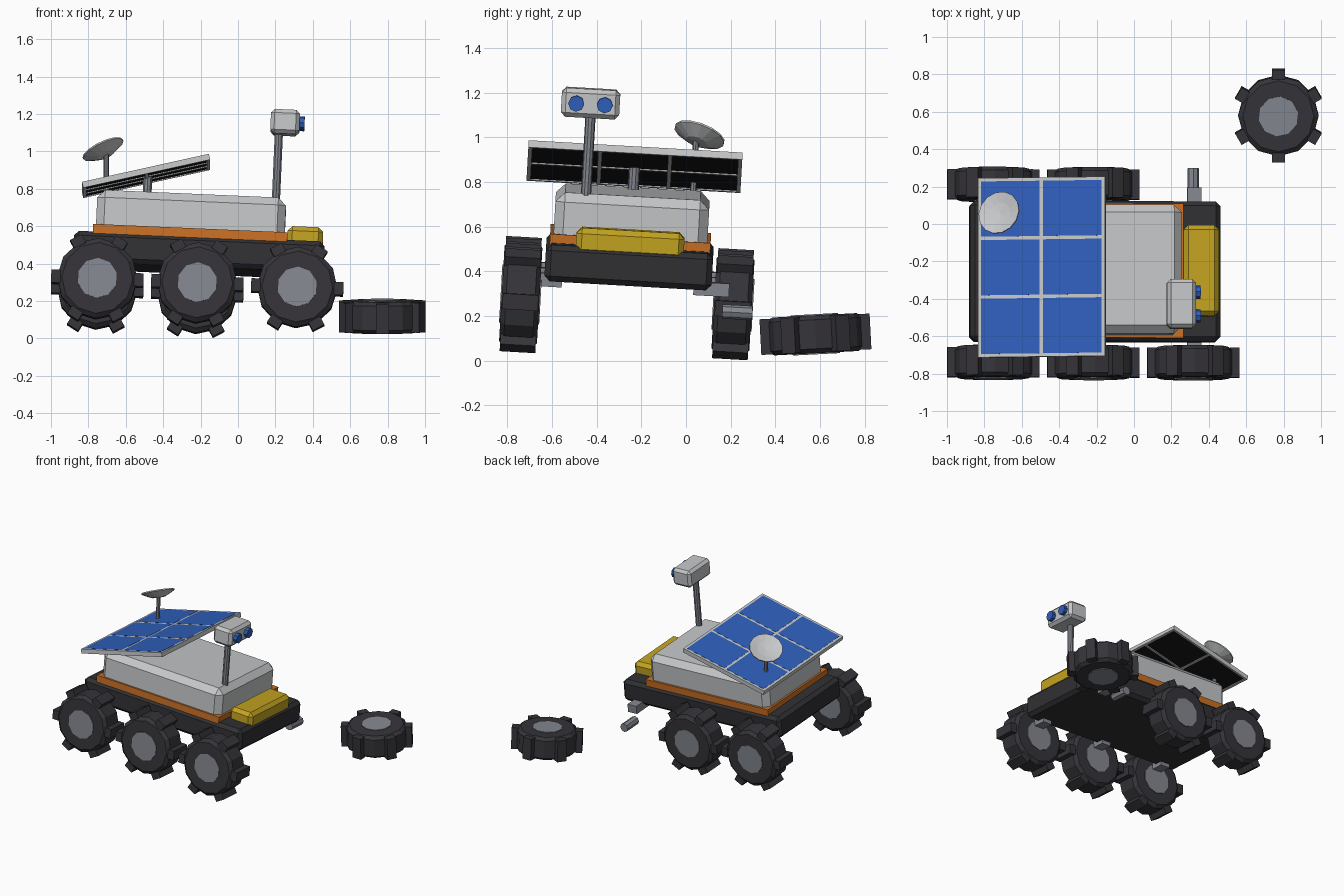
import bpy, bmesh, math
from mathutils import Matrix, Vector

cube = bpy.data.objects.get("Cube")
if cube:
    bpy.data.objects.remove(cube, do_unlink=True)


def material(name, r, g, b):
    m = bpy.data.materials.new(name)
    m.use_nodes = True
    m.diffuse_color = (r, g, b, 1)
    bsdf = next(n for n in m.node_tree.nodes if n.type == "BSDF_PRINCIPLED")
    bsdf.inputs["Base Color"].default_value = (r, g, b, 1)
    bsdf.inputs["Roughness"].default_value = 0.7
    return m


RUBBER = material("dark rubber", 0.036, 0.034, 0.041)
CHASSIS = material("chassis charcoal", 0.03, 0.03, 0.034)
WHITE = material("off white", 0.56, 0.57, 0.58)
METAL = material("blue grey metal", 0.23, 0.245, 0.28)
BLUE = material("cell blue", 0.028, 0.115, 0.5)
BLACK = material("panel black", 0.009, 0.009, 0.01)
ORANGE = material("orange", 0.58, 0.16, 0.018)
YELLOW = material("yellow", 0.55, 0.37, 0.015)

T = Matrix.Translation


def rot(deg, axis):
    return Matrix.Rotation(math.radians(deg), 4, axis)


# The whole vehicle leans slightly to one side and nose down
ROVER = T((-0.21, -0.255, 0.445)) @ rot(-3.3, "X") @ rot(2.5, "Y")


def finish(name, bm, mat, matrix):
    bmesh.ops.recalc_face_normals(bm, faces=bm.faces[:])
    mesh = bpy.data.meshes.new(name)
    bm.to_mesh(mesh)
    bm.free()
    mesh.materials.append(mat)
    ob = bpy.data.objects.new(name, mesh)
    ob.matrix_world = matrix
    bpy.context.collection.objects.link(ob)
    return ob


def box(name, size, loc, mat, bevel=0, base=ROVER):
    bm = bmesh.new()
    bmesh.ops.create_cube(bm, size=1, matrix=Matrix.Diagonal((*size, 1)))
    if bevel:
        bmesh.ops.bevel(bm, geom=bm.edges[:], offset=bevel, segments=1,
                        profile=0.5, affect="EDGES")
    return finish(name, bm, mat, base @ T(loc))


def rod(name, a, b, radius, mat, sides=10, base=ROVER):
    a, b = Vector(a), Vector(b)
    bm = bmesh.new()
    bmesh.ops.create_cone(bm, cap_ends=True, segments=sides, radius1=radius,
                          radius2=radius, depth=(b - a).length)
    turn = (b - a).to_track_quat("Z", "Y").to_matrix().to_4x4()
    return finish(name, bm, mat, base @ T((a + b) / 2) @ turn)


def lathe(bm, profile, sides):
    verts = [bm.verts.new((r, 0, z)) for r, z in profile]
    edges = [bm.edges.new(pair) for pair in zip(verts, verts[1:])]
    bmesh.ops.spin(bm, geom=verts + edges, cent=(0, 0, 0), axis=(0, 0, 1),
                   angle=math.tau, steps=sides)
    bmesh.ops.remove_doubles(bm, verts=bm.verts[:], dist=0.0005)


def wheel(name, matrix):
    # Chamfered tyre with six tread lugs, axle along local z
    bm = bmesh.new()
    lathe(bm, [(0, -0.085), (0.19, -0.085), (0.215, -0.065),
               (0.215, 0.065), (0.19, 0.085), (0, 0.085)], 12)
    for i in range(6):
        lug = bmesh.ops.create_cube(
            bm, size=1, matrix=rot(60 * i, "Z") @ T((0.222, 0, 0))
            @ Matrix.Diagonal((0.05, 0.07, 0.16, 1)))
    finish(name + "_tyre", bm, RUBBER, matrix)
    rod(name + "_hub", (0, 0, -0.09), (0, 0, 0.09), 0.107, METAL, 10, matrix)


# Hull
box("chassis", (1.34, 0.75, 0.165), (0, 0, 0), CHASSIS, 0.025)
box("orange_deck", (1.04, 0.72, 0.055), (-0.05, 0, 0.095), ORANGE)
box("upper_body", (1.01, 0.69, 0.24), (-0.05, 0, 0.19), WHITE, 0.042)
box("front_locker", (0.19, 0.485, 0.12), (0.565, 0, 0.105), YELLOW, 0.025)

# Running gear: the front left wheel has come off
for side, s in (("right", -1), ("left", 1)):
    for end, x in (("rear", -0.535), ("middle", 0), ("front", 0.535)):
        label = f"{end}_{side}"
        box(label + "_strut", (0.075, 0.16, 0.06), (x, s * 0.375, -0.08), METAL)
        rod(label + "_axle", (x, s * 0.43, -0.177), (x, s * 0.565, -0.177),
            0.032, METAL, 8)
        if label != "front_left":
            wheel(label, ROVER @ T((x, s * 0.476, -0.177)) @ rot(90, "X"))
wheel("loose", T((0.772, 0.58, 0.118)) @ rot(3, "X") @ rot(30, "Z"))

# Solar panel: backing, raised frame bars and six cells
rod("panel_post", (-0.29, 0, 0.28), (-0.29, 0, 0.41), 0.025, METAL)
PANEL = ROVER @ T((-0.30, 0, 0.412)) @ rot(-15, "Y")
L, W, BAR = 0.695, 0.96, 0.018
box("panel_backing", (L - BAR, W - BAR, 0.02), (0, 0, 0), BLACK, 0, PANEL)
for i in range(3):
    x = (i - 1) * (L - BAR) / 2
    box(f"panel_long_bar_{i}", (BAR, W, 0.032), (x, 0, 0), WHITE, 0, PANEL)
for j in range(4):
    y = (j - 1.5) * (W - BAR) / 3
    box(f"panel_cross_bar_{j}", (L, BAR, 0.032), (0, y, 0), WHITE, 0, PANEL)
cell_x, cell_y = (L - BAR) / 2, (W - BAR) / 3
for i in range(2):
    for j in range(3):
        box(f"solar_cell_{i}_{j}", (cell_x - BAR, cell_y - BAR, 0.008),
            ((i - 0.5) * cell_x, (j - 1) * cell_y, 0.013), BLUE, 0, PANEL)

# Dish antenna
centre = Vector((-0.716, 0.056, 1.0))
rod("dish_post", (-0.705, 0.03, 0.72), (-0.705, 0.045, 0.99), 0.014, METAL, 8,
    Matrix.Identity(4))
bm = bmesh.new()
lathe(bm, [(0, -0.03), (0.05, -0.024), (0.118, 0.01), (0.118, 0.018),
           (0.06, 0.002), (0, -0.006)], 14)
aim = Vector((-0.48, 0.38, 1)).to_track_quat("Z", "Y").to_matrix().to_4x4()
finish("dish", bm, WHITE, T(centre) @ aim)

# Camera mast
rod("mast", (0.40, -0.21, 0.25), (0.40, -0.21, 0.68), 0.023, METAL)
box("camera_head", (0.155, 0.262, 0.13), (0.431, -0.213, 0.717), WHITE, 0.02)
for side, s in (("right", -1), ("left", 1)):
    y = -0.213 + s * 0.064
    rod(side + "_lens", (0.48, y, 0.715), (0.535, y, 0.715), 0.036, BLUE, 8)
